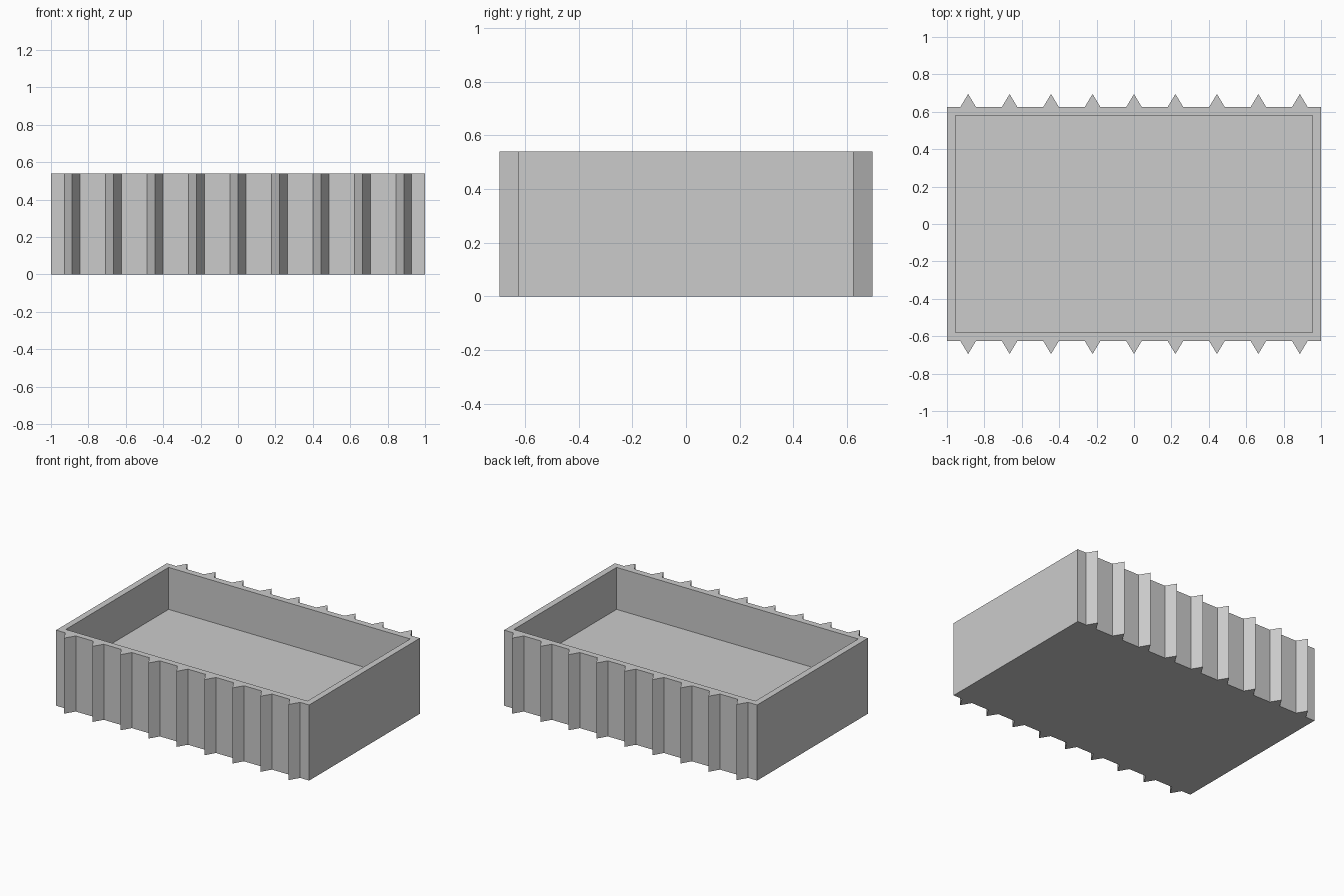
import bpy
import bmesh

if "Cube" in bpy.data.objects:
    bpy.data.objects.remove(bpy.data.objects["Cube"])

HALF_X, HALF_Y, HEIGHT = 1.0, 0.625, 0.54
WALL, FLOOR = 0.045, 0.24
RIB_HALF, RIB_DEPTH, RIB_STEP = 0.042, 0.07, 0.2217


def finish(bm, name):
    bmesh.ops.recalc_face_normals(bm, faces=bm.faces[:])
    mesh = bpy.data.meshes.new(name)
    bm.to_mesh(mesh)
    bm.free()
    obj = bpy.data.objects.new(name, mesh)
    bpy.context.collection.objects.link(obj)
    return obj


def extrude_up(bm, points):
    """Extrude a flat outline from the ground to full height; return the top face."""
    base = bm.faces.new([bm.verts.new((x, y, 0)) for x, y in points])
    result = bmesh.ops.extrude_face_region(bm, geom=[base], use_keep_orig=True)["geom"]
    verts = [g for g in result if isinstance(g, bmesh.types.BMVert)]
    bmesh.ops.translate(bm, verts=verts, vec=(0, 0, HEIGHT))
    return next(g for g in result if isinstance(g, bmesh.types.BMFace))


# Open tray: block with its top inset and sunk to the raised floor
bm = bmesh.new()
top = extrude_up(bm, [(-HALF_X, -HALF_Y), (HALF_X, -HALF_Y),
                      (HALF_X, HALF_Y), (-HALF_X, HALF_Y)])
bmesh.ops.recalc_face_normals(bm, faces=bm.faces[:])
bmesh.ops.inset_region(bm, faces=[top], thickness=WALL, use_even_offset=True)
sunk = bmesh.ops.extrude_face_region(bm, geom=[top])["geom"]
bmesh.ops.translate(bm, verts=[g for g in sunk if isinstance(g, bmesh.types.BMVert)],
                    vec=(0, 0, FLOOR - HEIGHT))
if top.is_valid:
    bmesh.ops.delete(bm, geom=[top], context='FACES_ONLY')
finish(bm, "tray")

# Triangular upright ribs along the front and back walls
for side, name in ((-1, "front_ribs"), (1, "back_ribs")):
    bm = bmesh.new()
    for i in range(-4, 5):
        x = i * RIB_STEP
        extrude_up(bm, [(x - RIB_HALF, side * HALF_Y), (x + RIB_HALF, side * HALF_Y),
                        (x, side * (HALF_Y + RIB_DEPTH))])
    finish(bm, name)
